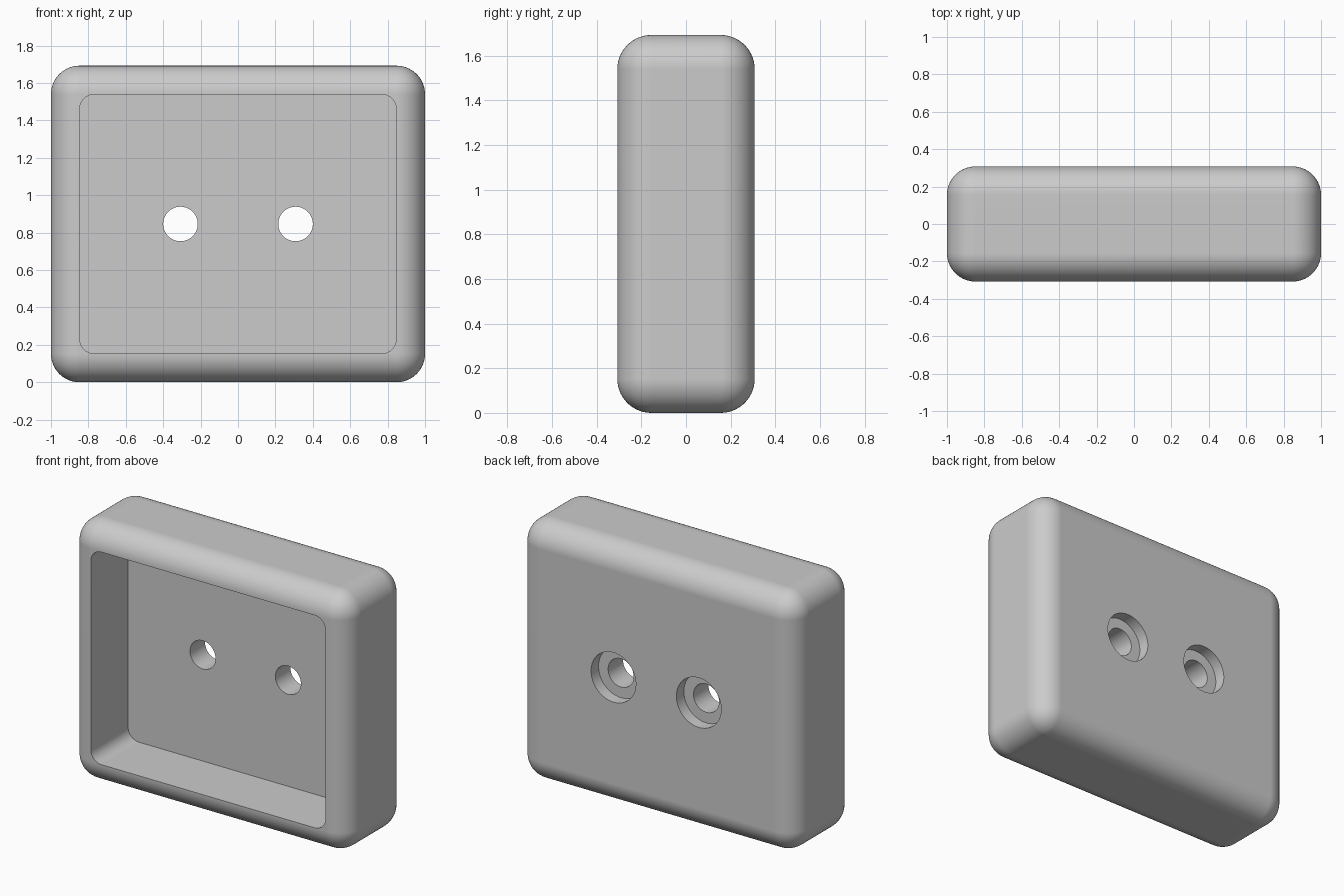
import bpy
import bmesh
import math

if "Cube" in bpy.data.objects:
    bpy.data.objects.remove(bpy.data.objects["Cube"], do_unlink=True)

U = 2 / 26                      # design unit: 26 x 8 x 22 block
W, D, H = 26 * U, 8 * U, 22 * U
MID = H / 2

grey = bpy.data.materials.new("light_grey")
grey.use_nodes = True
grey.diffuse_color = (0.6, 0.6, 0.6, 1)
grey.node_tree.nodes["Principled BSDF"].inputs["Base Color"].default_value = (0.6, 0.6, 0.6, 1)


def rounded_box(name, size, center, radius, segments, depth_edges_only=False):
    """Box with all edges, or only those running front to back, rounded."""
    bm = bmesh.new()
    bmesh.ops.create_cube(bm, size=1)
    for v in bm.verts:
        v.co = [c * s + p for c, s, p in zip(v.co, size, center)]
    edges = [e for e in bm.edges
             if not depth_edges_only or abs(e.verts[0].co.y - e.verts[1].co.y) > 0.01]
    bmesh.ops.bevel(bm, geom=edges, offset=radius, segments=segments,
                    profile=0.5, affect='EDGES')
    bmesh.ops.recalc_face_normals(bm, faces=bm.faces)
    mesh = bpy.data.meshes.new(name)
    bm.to_mesh(mesh)
    bm.free()
    mesh.materials.append(grey)
    obj = bpy.data.objects.new(name, mesh)
    bpy.context.collection.objects.link(obj)
    return obj


def bore(name, x, y0, y1, radius):
    """Cylinder cutter running front to back."""
    bpy.ops.mesh.primitive_cylinder_add(
        vertices=64, radius=radius, depth=y1 - y0,
        location=(x, (y0 + y1) / 2, MID), rotation=(math.pi / 2, 0, 0))
    obj = bpy.context.object
    obj.name = name
    obj.data.materials.append(grey)
    return obj


# Rounded outer block
housing = rounded_box("housing", (W, D, H), (0, 0, MID), 1.98 * U, 14)

# Front pocket, then stepped screw holes through the back wall
pocket_depth = 5 * U
cutters = [rounded_box("pocket_cutter", (22 * U, 2 * pocket_depth, 18 * U),
                       (0, -D / 2, MID), U, 10, depth_edges_only=True)]
for side in (-1, 1):
    x = side * 4 * U
    cutters.append(bore("screw_hole_cutter", x, -0.1, D, 1.2 * U))
    cutters.append(bore("counterbore_cutter", x, D / 2 - U, D, 2.1 * U))

bpy.ops.object.select_all(action='DESELECT')
bpy.context.view_layer.objects.active = housing
housing.select_set(True)
for cutter in cutters:
    cutter.hide_render = True
    mod = housing.modifiers.new("cut", 'BOOLEAN')
    mod.operation = 'DIFFERENCE'
    mod.solver = 'EXACT'
    mod.object = cutter
    bpy.ops.object.modifier_apply(modifier=mod.name)
    bpy.data.objects.remove(cutter, do_unlink=True)

# Smooth fillets and bores, crisp rims
bpy.ops.object.shade_smooth_by_angle(angle=math.radians(30))
weighted = housing.modifiers.new("flat_faces", 'WEIGHTED_NORMAL')
weighted.keep_sharp = True
